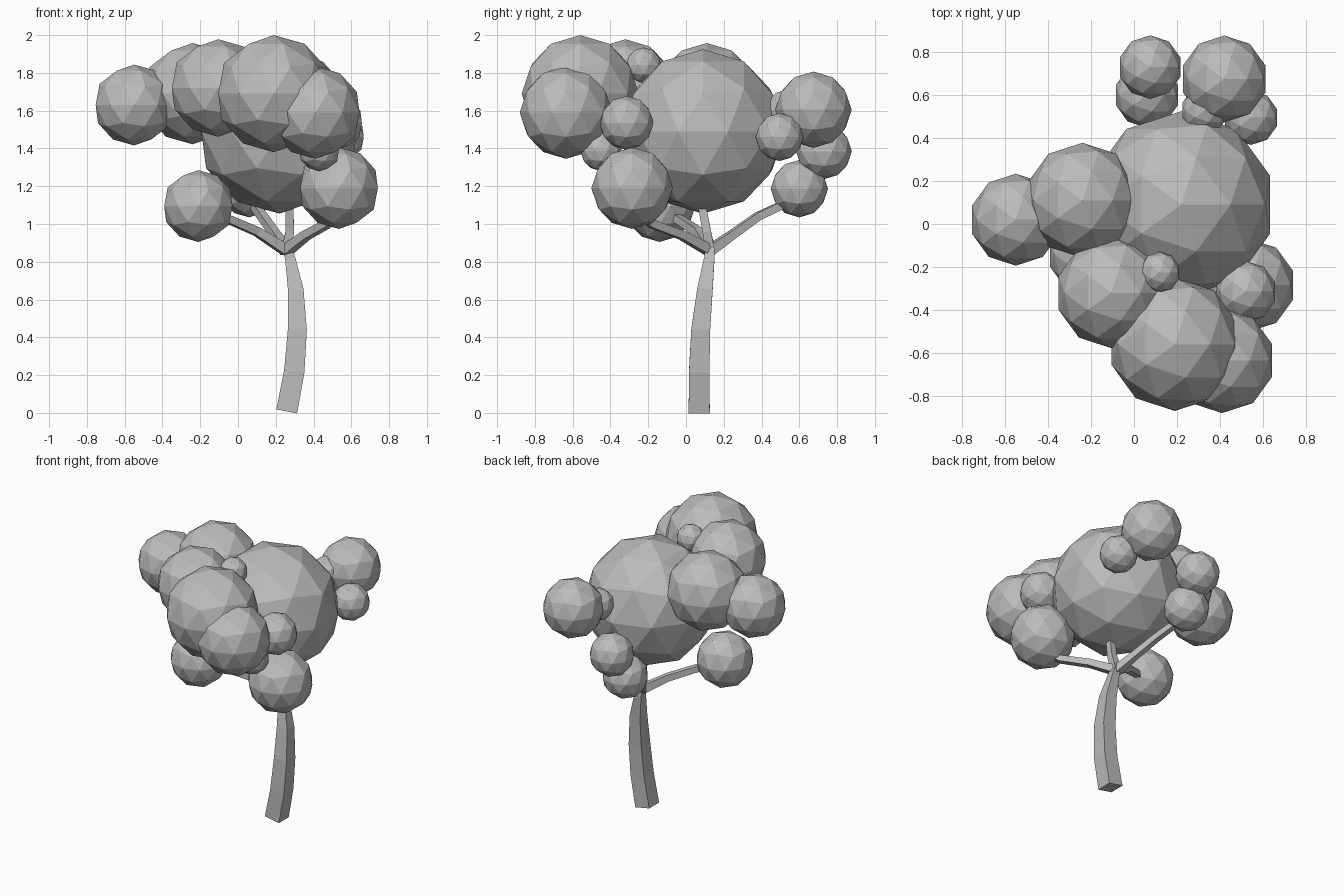
import bpy
import bmesh
from mathutils import Vector

cube = bpy.data.objects.get("Cube")
if cube:
    bpy.data.objects.remove(cube, do_unlink=True)

# Single matte grey
grey = bpy.data.materials.new("plain_grey")
grey.use_nodes = True
grey.diffuse_color = (0.5, 0.5, 0.5, 1)
bsdf = next(n for n in grey.node_tree.nodes if n.type == 'BSDF_PRINCIPLED')
bsdf.inputs["Base Color"].default_value = (0.5, 0.5, 0.5, 1)
bsdf.inputs["Roughness"].default_value = 0.8


def finish(bm, name):
    bmesh.ops.recalc_face_normals(bm, faces=bm.faces)
    mesh = bpy.data.meshes.new(name)
    bm.to_mesh(mesh)
    bm.free()
    mesh.materials.append(grey)
    obj = bpy.data.objects.new(name, mesh)
    bpy.context.collection.objects.link(obj)
    return obj


def leaf_ball(name, centre, radius):
    bm = bmesh.new()
    bmesh.ops.create_icosphere(bm, subdivisions=2, radius=radius)
    finish(bm, name).location = centre


def limb(name, points, widths, ref):
    """Sweep a tapering square section along a path."""
    pts = [Vector(p) for p in points]
    ref = Vector(ref)
    bm = bmesh.new()
    rings = []
    for i, (p, w) in enumerate(zip(pts, widths)):
        t = (pts[min(i + 1, len(pts) - 1)] - pts[max(i - 1, 0)]).normalized()
        u = (ref - t * ref.dot(t)).normalized() * w / 2
        v = t.cross(u)
        rings.append([bm.verts.new(p + u * a + v * b)
                      for a, b in ((1, 1), (-1, 1), (-1, -1), (1, -1))])
    for lo, hi in zip(rings, rings[1:]):
        for k in range(4):
            n = (k + 1) % 4
            bm.faces.new((lo[k], lo[n], hi[n], hi[k]))
    bm.faces.new(rings[0])
    bm.faces.new(rings[-1])
    finish(bm, name)


# Foliage clumps
leaf_ball("crown_main", (0.22, 0.09, 1.49), 0.435)
leaf_ball("crown_front", (0.19, -0.56, 1.69), 0.31)
leaf_ball("crown_front_inner", (-0.105, -0.32, 1.72), 0.258)
leaf_ball("crown_side", (-0.24, 0.11, 1.69), 0.268)
leaf_ball("crown_side_outer", (-0.55, 0.02, 1.63), 0.214)
leaf_ball("crown_front_left", (0.41, -0.635, 1.59), 0.245)
leaf_ball("tuft_top", (0.12, -0.225, 1.84), 0.095)
leaf_ball("tuft_left", (0.52, -0.315, 1.535), 0.143)
leaf_ball("tuft_under_left", (0.43, -0.45, 1.39), 0.11)
leaf_ball("clump_low_left", (0.535, -0.285, 1.19), 0.216)
leaf_ball("clump_low_right", (-0.21, -0.14, 1.095), 0.19)
leaf_ball("clump_back_high", (0.42, 0.675, 1.605), 0.202)
leaf_ball("clump_back_mid", (0.075, 0.73, 1.385), 0.148)
leaf_ball("clump_back_low", (0.06, 0.6, 1.187), 0.152)
leaf_ball("tuft_back_left", (0.545, 0.495, 1.46), 0.127)
leaf_ball("tuft_back_inner", (0.33, 0.53, 1.6), 0.11)

# Bent trunk and the branches that fan out from its top
fork = (0.255, 0.125, 0.86)
limb("trunk",
     [(0.258, 0.07, 0.008), (0.298, 0.07, 0.22), (0.314, 0.078, 0.44),
      (0.306, 0.1, 0.65), (0.276, 0.124, 0.82), (0.255, 0.125, 0.89)],
     [0.112, 0.108, 0.1, 0.082, 0.054, 0.045], (0, 1, 0))
taper = [0.055, 0.045, 0.042, 0.04]
limb("branch_right", [fork, (0.1, 0.06, 0.96), (-0.04, -0.03, 1.02), (-0.15, -0.1, 1.06)],
     taper, (0, 0, 1))
limb("branch_left", [fork, (0.36, -0.02, 0.94), (0.47, -0.18, 1.0), (0.53, -0.26, 1.08)],
     taper, (0, 0, 1))
limb("branch_back", [fork, (0.2, 0.24, 0.94), (0.13, 0.38, 1.04), (0.07, 0.55, 1.12)],
     taper, (0, 0, 1))
limb("branch_up", [fork, (0.275, 0.11, 0.96), (0.27, 0.08, 1.12)],
     taper[:3], (0, 1, 0))
